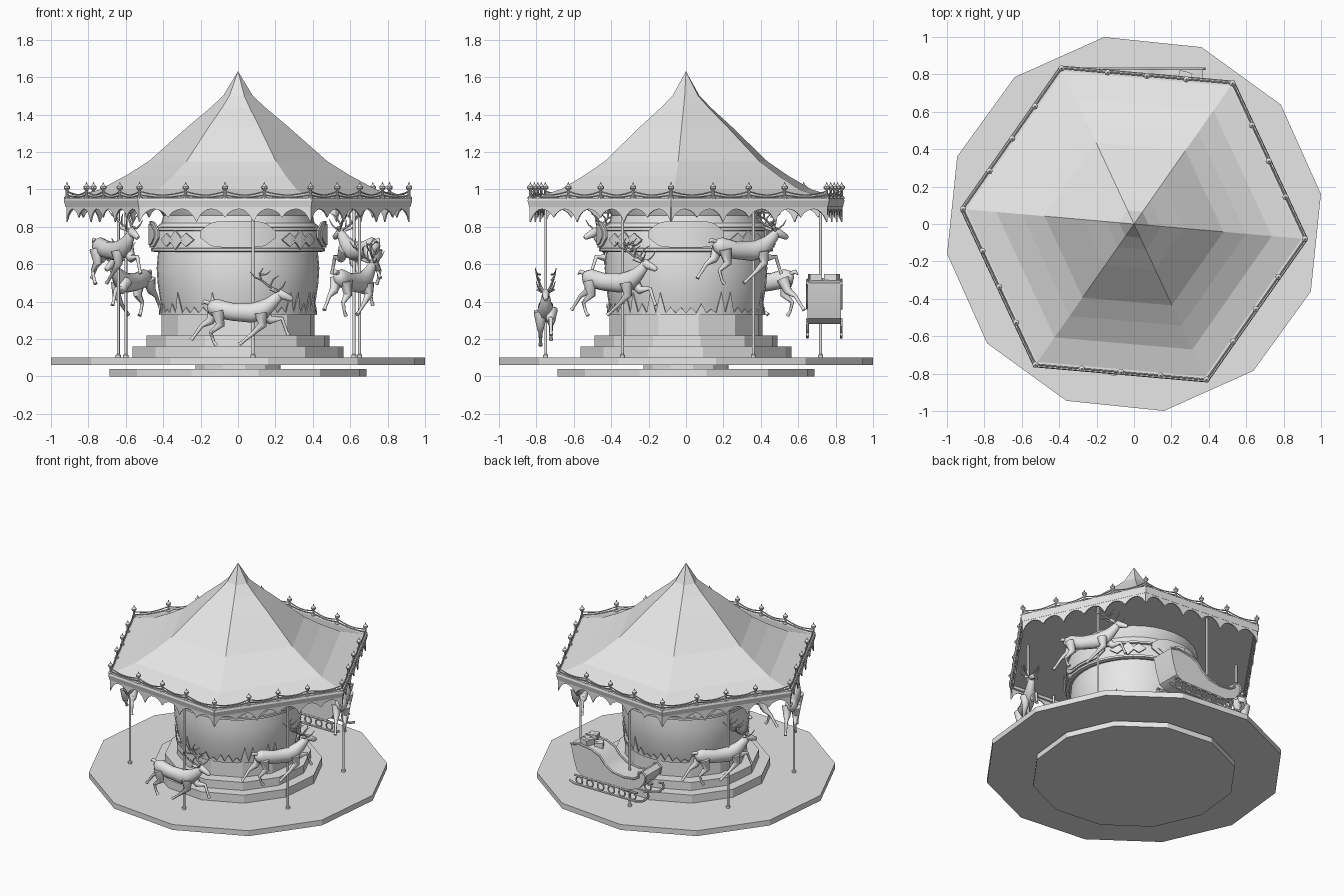
import bpy, bmesh, math, random
from math import sin, cos, pi, radians
from mathutils import Vector, Matrix

random.seed(4)
cube = bpy.data.objects.get("Cube")
if cube:
    bpy.data.objects.remove(cube)

grey = bpy.data.materials.new("plain_grey")
grey.use_nodes = True
grey.diffuse_color = (0.8, 0.8, 0.8, 1)
grey.node_tree.nodes["Principled BSDF"].inputs["Base Color"].default_value = (0.8, 0.8, 0.8, 1)


def finish(name, bm, smooth=None, thick=0):
    """Turn a bmesh into a named object."""
    bmesh.ops.recalc_face_normals(bm, faces=bm.faces)
    mesh = bpy.data.meshes.new(name)
    bm.to_mesh(mesh)
    bm.free()
    mesh.materials.append(grey)
    if smooth:
        mesh.shade_smooth()
        mesh.set_sharp_from_angle(angle=radians(smooth))
    ob = bpy.data.objects.new(name, mesh)
    bpy.context.collection.objects.link(ob)
    if thick:
        mod = ob.modifiers.new("thickness", 'SOLIDIFY')
        mod.thickness = thick
        mod.offset = 0
    return ob


def bridge(bm, a, b):
    n = len(a)
    for i in range(n):
        j = (i + 1) % n
        bm.faces.new((a[i], a[j], b[j], b[i]))


def lathe(bm, profile, sides, turn=0, at=(0, 0), closed=False):
    """Revolve (radius, z) points; capped, or closed into a ring."""
    rings = [[bm.verts.new((at[0] + r * cos(turn + 2 * pi * i / sides),
                            at[1] + r * sin(turn + 2 * pi * i / sides), z))
              for i in range(sides)] for r, z in profile]
    for a, b in zip(rings, rings[1:]):
        bridge(bm, a, b)
    if closed:
        bridge(bm, rings[-1], rings[0])
    else:
        bm.faces.new(rings[0])
        bm.faces.new(rings[-1])


def turned(name, profile, sides, turn=0, smooth=None, closed=False):
    bm = bmesh.new()
    lathe(bm, profile, sides, turn, closed=closed)
    return finish(name, bm, smooth)


def tube(bm, points, radii, sides=6, wide=1):
    """Loft round rings along a path."""
    pts = [Vector(p) for p in points]
    if not isinstance(radii, (list, tuple)):
        radii = [radii] * len(pts)
    whole = pts[-1] - pts[0]
    ref = Vector((0, 0, 1)) if abs(whole.y) > 0.6 * whole.length or abs(whole.z) < 1e-4 else Vector((0, 1, 0))
    rings = []
    for i, p in enumerate(pts):
        d = (pts[min(i + 1, len(pts) - 1)] - pts[max(i - 1, 0)]).normalized()
        u = d.cross(ref).normalized()
        v = u.cross(d)
        rings.append([bm.verts.new(p + radii[i] * (u * cos(2 * pi * k / sides) + wide * v * sin(2 * pi * k / sides)))
                      for k in range(sides)])
    for a, b in zip(rings, rings[1:]):
        bridge(bm, a, b)
    bm.faces.new(rings[0])
    bm.faces.new(rings[-1])


def strip(bm, columns):
    """Sheet through (low point, high point) columns."""
    pairs = [(bm.verts.new(a), bm.verts.new(b)) for a, b in columns]
    for (a, b), (c, d) in zip(pairs, pairs[1:]):
        bm.faces.new((a, c, d, b))


def around(r, a, z):
    return Vector((r * cos(a), r * sin(a), z))


# Base, platform and steps
TURN = radians(9.1)
for name, r, low, high in (("foot_disc", 0.695, 0, 0.04), ("turning_hub", 0.23, 0.04, 0.06),
                           ("platform", 1.012, 0.06, 0.1), ("lower_step", 0.57, 0.1, 0.16),
                           ("upper_step", 0.495, 0.16, 0.22), ("drum_plinth", 0.415, 0.22, 0.33)):
    turned(name, [(r, low), (r, high)], 12, TURN)

# Central drum with its band
turned("drum", [(0.395, 0.33), (0.415, 0.4), (0.43, 0.5), (0.435, 0.58), (0.427, 0.67), (0.455, 0.675),
                (0.45, 0.76), (0.435, 0.8), (0.41, 0.82), (0.4, 0.86), (0.42, 0.9), (0.43, 0.935)],
       36, TURN, 35)
bm = bmesh.new()
lathe(bm, [(0.44, 0.665), (0.465, 0.67), (0.465, 0.685), (0.44, 0.69)], 36, TURN, closed=True)
lathe(bm, [(0.43, 0.775), (0.46, 0.78), (0.46, 0.795), (0.43, 0.8)], 36, TURN, closed=True)
finish("drum_mouldings", bm, 35)

# Spiky trim round the foot of the drum
bm = bmesh.new()
cols = []
for i in range(97):
    top = 0.34 if i % 2 == 0 else random.choice((0.36, 0.37, 0.39, 0.45))
    a = 2 * pi * i / 96
    cols.append((around(0.418, a, 0.33), around(0.418 + (top - 0.33) * 0.09, a, top)))
strip(bm, cols)
finish("spiky_trim", bm, thick=0.006)

# Rounded plaques and lozenges on the band
bm = bmesh.new()
for q in range(4):
    mid = q * pi / 2
    for r, size in ((0.468, 1), (0.474, 0.8)):
        cols = []
        for i in range(17):
            t = -1 + i / 8
            h = 0.07 * size * max(0.3, 1 - abs(t) ** 6)
            a = mid + t * radians(25) * size
            cols.append((around(r, a, 0.76 - h), around(r, a, 0.76 + h)))
        strip(bm, cols)
    for off in (36, 45, 54):
        h = 0.05 if off == 45 else 0.035
        cols = []
        for t in (-1, 0, 1):
            a = mid + radians(off + 6 * t)
            k = h * (1 - abs(t)) + 0.001
            cols.append((around(0.472, a, 0.73 - k), around(0.472, a, 0.73 + k)))
        strip(bm, cols)
finish("band_plaques", bm, thick=0.01)

# Six-sided tent roof and its eaves
HEX = radians(-5)
turned("roof", [(0.9, 0.93), (0.9, 0.955), (0.74, 1.0), (0.6, 1.075), (0.48, 1.15), (0.27, 1.335),
                (0.15, 1.435), (0.08, 1.5), (0.001, 1.63)], 6, HEX)
turned("eave_beam", [(0.9, 0.91), (0.925, 0.905), (0.935, 0.94), (0.93, 0.955), (0.9, 0.955)], 6, HEX, closed=True)
corners = [around(0.918, HEX + i * pi / 3, 0) for i in range(6)]
sides = [(corners[i], corners[(i + 1) % 6]) for i in range(6)]

# Scalloped valance hanging below the eaves
bm = bmesh.new()
for a, b in sides:
    cols = []
    for i in range(49):
        u = i / 48
        tip = 0.825 if round(u * 6) % 2 == 0 else 0.85
        low = tip + (0.895 - tip) * abs(sin(6 * pi * u)) ** 0.7
        p = a.lerp(b, u)
        cols.append((p + Vector((0, 0, low)), p + Vector((0, 0, 0.915))))
    strip(bm, cols)
finish("scalloped_valance", bm, thick=0.008)

# Finials and the double rope rail
finials, ropes = bmesh.new(), bmesh.new()
for a, b in sides:
    stops = [a.lerp(b, t) for t in (0, 0.27, 0.5, 0.73, 1)]
    for p, q in zip(stops, stops[1:]):
        lathe(finials, [(0.015, 0.95), (0.015, 0.96), (0.007, 0.965), (0.007, 0.995), (0.017, 1.005),
                        (0.017, 1.015), (0.006, 1.025), (0.001, 1.04)], 8, at=p.xy)
        for z, sag in ((0.99, 0.02), (0.97, 0.012)):
            tube(ropes, [p.lerp(q, k / 8) + Vector((0, 0, z - sag * sin(pi * k / 8))) for k in range(9)], 0.004)
finish("finials", finials, 40)
finish("rope_rail", ropes, 40)

# Poles
poles = [(0.08, -0.75), (0.65, -0.34), (0.62, 0.36), (-0.04, 0.72), (-0.6, 0.36), (-0.64, -0.36)]
bm = bmesh.new()
for p in poles:
    lathe(bm, [(0.014, 0.1), (0.014, 0.115), (0.008, 0.12), (0.008, 0.94)], 10, at=p)
finish("poles", bm, 40)

# Galloping reindeer, facing +x about the body centre
bm = bmesh.new()


def limb(path, radii, y, wide=1, n=8):
    ys = y if isinstance(y, (list, tuple)) else [y] * len(path)
    tube(bm, [(x, s, z) for (x, z), s in zip(path, ys)], radii, n, wide)


limb([(-.185, .03), (-.17, .03), (-.14, .025), (-.05, .005), (.05, 0), (.11, .015), (.155, .05), (.19, .085), (.205, .115)],
     [.012, .035, .05, .047, .053, .052, .037, .028, .012], 0, 0.85, 12)
limb([(.18, .1), (.2, .103), (.235, .088), (.265, .074), (.272, .07)], [.012, .026, .02, .015, .007], 0, 0.85, 10)
limb([(-.17, .05), (-.2, .06), (-.215, .045)], [.012, .012, .003], 0)
legs = [([(-.14, .02), (-.17, -.045), (-.215, -.07), (-.255, -.125), (-.27, -.145)], 0.028),
        ([(-.13, .01), (-.115, -.065), (-.165, -.105), (-.15, -.155), (-.135, -.175)], -0.028),
        ([(.11, .01), (.155, -.04), (.215, -.03), (.24, -.1), (.25, -.12)], 0.028),
        ([(.1, 0), (.11, -.065), (.06, -.11), (.005, -.155), (-.015, -.17)], -0.028)]
for path, y in legs:
    limb(path, [.036, .023, .011, .008, .011], y)
for s in (-1, 1):
    limb([(.185, .112), (.165, .125), (.15, .122)], [.008, .011, .002], [s * .018, s * .035, s * .048])
    limb([(.2, .115), (.15, .14), (.105, .175), (.095, .21), (.115, .24)], [.007, .006, .006, .005, .002],
         [s * k for k in (.012, .025, .04, .05, .056)], 1, 6)
    for tine in ([(.15, .14), (.17, .18), (.2, .2)], [(.105, .175), (.07, .19), (.045, .22)],
                 [(.195, .118), (.22, .14), (.235, .17)], [(.095, .205), (.13, .205), (.155, .225)]):
        limb(tine, [.005, .004, .0015], [s * .03, s * .042, s * .052], 1, 6)
deer = finish("reindeer", bm, 50)
for i, height, yaw in ((0, 0.34, 0), (1, 0.5, 60), (2, 0.67, 120), (4, 0.5, 240), (5, 0.67, 300)):
    ob = deer if i == 0 else deer.copy()
    if i:
        bpy.context.collection.objects.link(ob)
    a = radians(yaw)
    ob.location = (poles[i][0] - 0.06 * cos(a), poles[i][1] - 0.06 * sin(a), height)
    ob.rotation_euler.z = a

# Sleigh body: a side outline pulled across its width
outline = [(.37, .5), (.35, .4), (.32, .31), (.27, .28), (-.1, .28), (-.19, .31), (-.24, .37), (-.25, .42), (-.22, .445),
           (-.19, .43), (-.19, .4), (-.15, .375), (-.06, .365), (.03, .38), (.09, .42), (.13, .47), (.2, .5), (.3, .515)]
bm = bmesh.new()
face = bm.faces.new([bm.verts.new((x, 0.65, z)) for x, z in outline])
new = bmesh.ops.extrude_face_region(bm, geom=[face])["geom"]
bmesh.ops.translate(bm, vec=(0, 0.18, 0), verts=[g for g in new if isinstance(g, bmesh.types.BMVert)])
finish("sleigh_body", bm, 35)

# Sleigh rim rolls, runners and ring struts
bm = bmesh.new()
for y in (0.65, 0.83):
    tube(bm, [(x, y, z) for x, z in outline[6:] + outline[:1]], 0.009)
    tube(bm, [(.38, y, .225), (.34, y, .21), (-.16, y, .21), (-.23, y, .23), (-.27, y, .27), (-.265, y, .305),
              (-.235, y, .3)], 0.009)
    tube(bm, [(.34, y, .275), (-.18, y, .275)], 0.007)
    for k in range(6):
        c = Vector((-0.14 + 0.088 * k, y, 0.243))
        tube(bm, [c + 0.026 * Vector((cos(t * pi / 6), 0, sin(t * pi / 6))) for t in range(12)] + [c + Vector((0.026, 0, -0.001))],
             0.006)
finish("sleigh_runners", bm, 50)

# Gift boxes with crossed ribbons
bm = bmesh.new()
for x, y, z, s, turn in ((.28, .69, .515, .065, 10), (.27, .78, .512, .07, -15), (.2, .74, .495, .06, 30)):
    for scale in ((1, 1, 1), (1.04, 0.2, 1.04), (0.2, 1.04, 1.04)):
        m = Matrix.Translation((x, y, z)) @ Matrix.Rotation(radians(turn), 4, 'Z')
        bmesh.ops.create_cube(bm, size=s, matrix=m @ Matrix.Diagonal((*scale, 1)))
finish("gift_boxes", bm)
